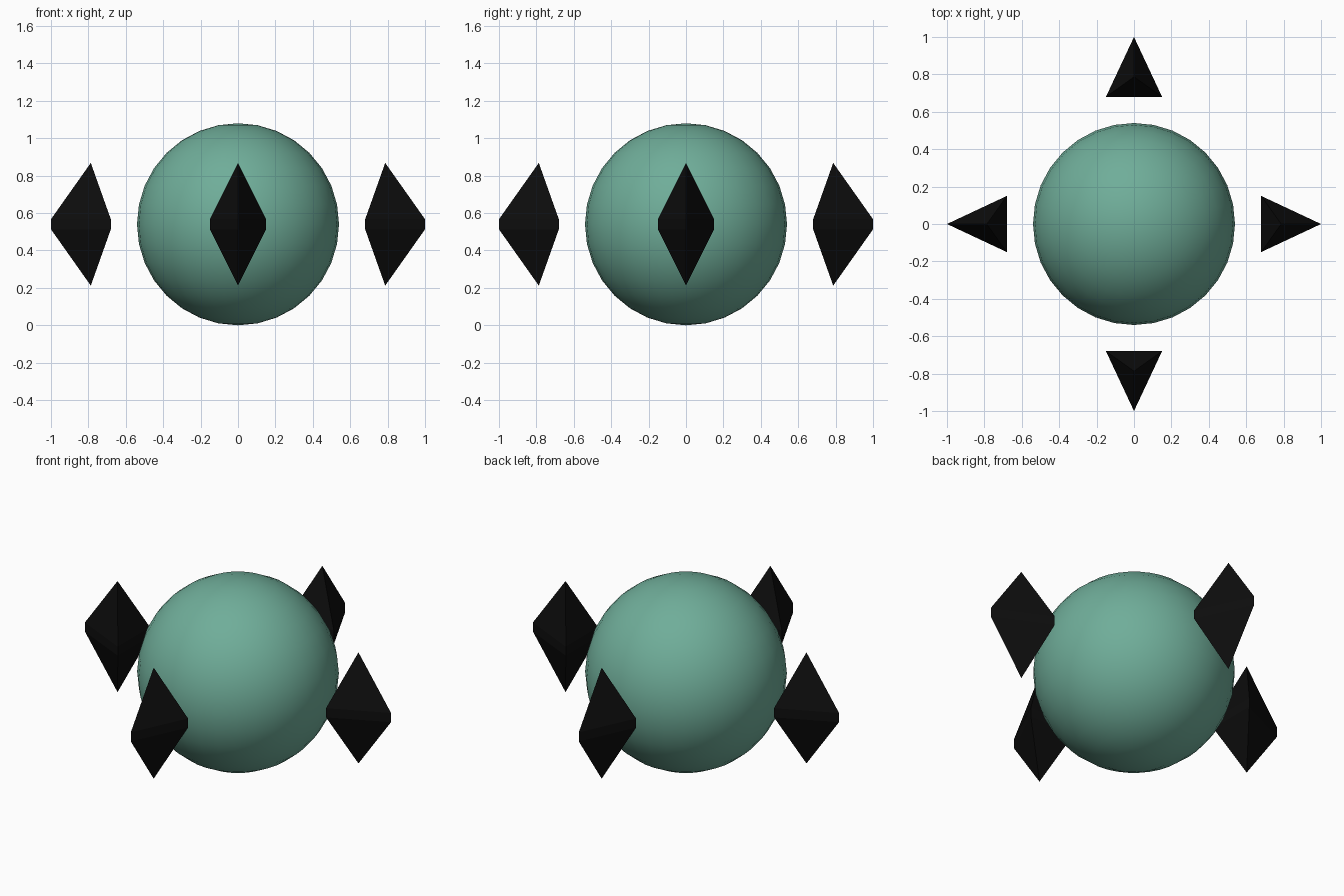
import bpy, bmesh, math
from mathutils import Matrix

if "Cube" in bpy.data.objects:
    bpy.data.objects.remove(bpy.data.objects["Cube"])

CENTRE_Z = 0.54


def material(name, rgb):
    m = bpy.data.materials.new(name)
    m.diffuse_color = (*rgb, 1)
    m.use_nodes = True
    m.node_tree.nodes["Principled BSDF"].inputs["Base Color"].default_value = m.diffuse_color
    return m


green = material("sea_green", (0.16, 0.42, 0.32))
black = material("black", (0.004, 0.004, 0.004))

# Central ball
bpy.ops.mesh.primitive_uv_sphere_add(segments=32, ring_count=16, radius=0.54,
                                     location=(0, 0, CENTRE_Z))
ball = bpy.context.object
ball.name = "ball"
ball.data.materials.append(green)
bpy.ops.object.shade_smooth()


# Three-sided crystal: thin triangular girdle with a point above and below
def add_crystal(name, angle):
    outline = [(1.0, 0.0), (0.68, 0.15), (0.68, -0.15)]
    half_girdle, half_height = 0.027, 0.328
    bm = bmesh.new()
    low = [bm.verts.new((x, y, -half_girdle)) for x, y in outline]
    high = [bm.verts.new((x, y, half_girdle)) for x, y in outline]
    top = bm.verts.new((0.787, 0, half_height))
    bottom = bm.verts.new((0.787, 0, -half_height))
    for i in range(3):
        j = (i + 1) % 3
        bm.faces.new((low[i], low[j], high[j], high[i]))
        bm.faces.new((high[i], high[j], top))
        bm.faces.new((low[j], low[i], bottom))
    bmesh.ops.recalc_face_normals(bm, faces=bm.faces)
    bm.transform(Matrix.Translation((0, 0, CENTRE_Z)) @ Matrix.Rotation(angle, 4, 'Z'))
    mesh = bpy.data.meshes.new(name)
    bm.to_mesh(mesh)
    bm.free()
    mesh.materials.append(black)
    bpy.context.collection.objects.link(bpy.data.objects.new(name, mesh))


# Four crystals around the ball, points facing outwards
for i, side in enumerate(("right", "back", "left", "front")):
    add_crystal(side + "_crystal", i * math.pi / 2)
